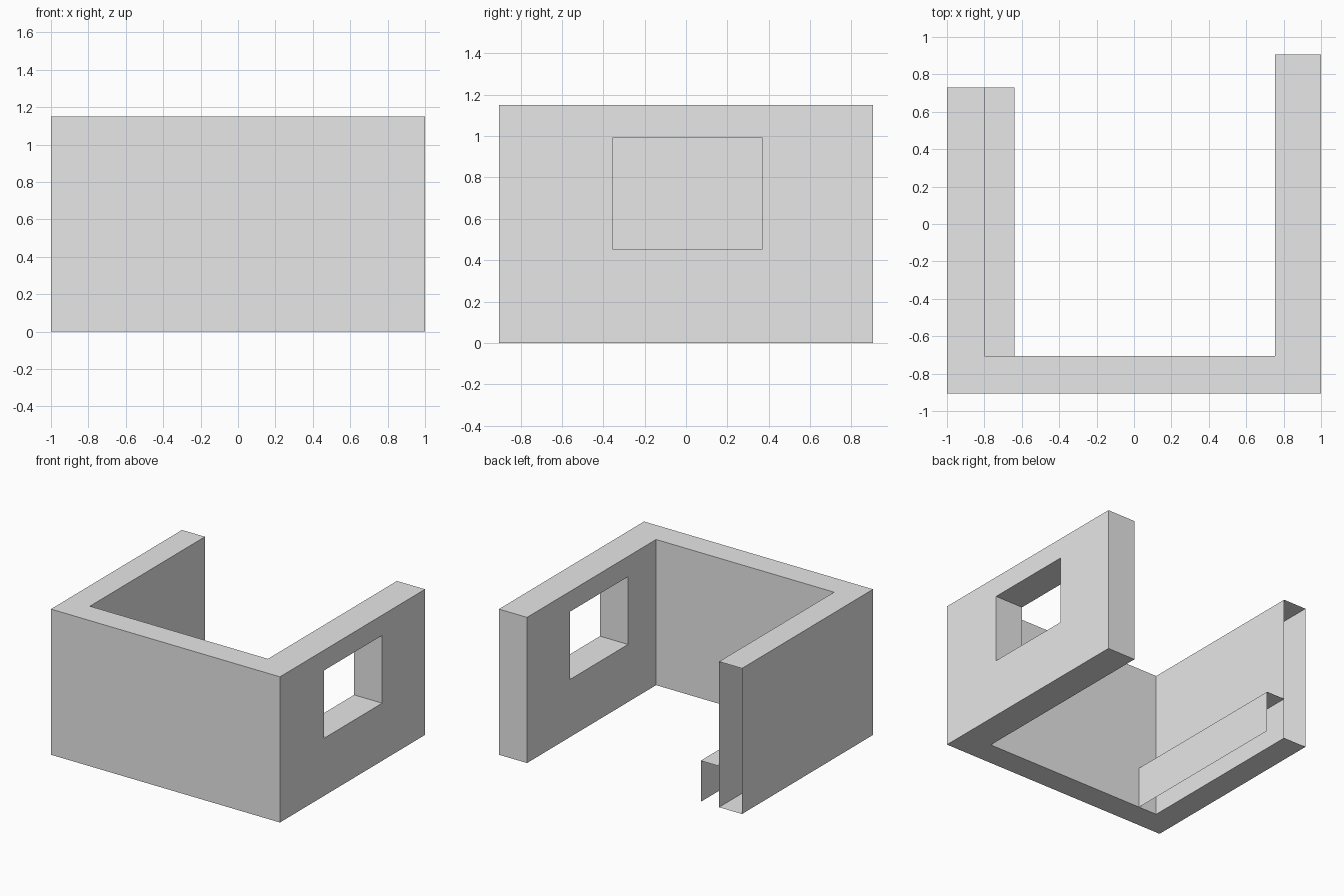
import bpy
import bmesh
from mathutils import Vector

default_cube = bpy.data.objects.get("Cube")
if default_cube:
    bpy.data.objects.remove(default_cube, do_unlink=True)

HEIGHT = 1.15
END_SHORT = 0.73      # back end of the right wall
INNER_FRONT = -0.705  # inside of the front wall
INNER_RIGHT = -0.8    # inside of the right wall

grey = bpy.data.materials.new("plain_grey")
grey.use_nodes = True
grey.diffuse_color = (0.8, 0.8, 0.8, 1)
grey.node_tree.nodes["Principled BSDF"].inputs["Base Color"].default_value = (0.8, 0.8, 0.8, 1)


def finish(name, bm):
    mesh = bpy.data.meshes.new(name)
    bm.to_mesh(mesh)
    bm.free()
    mesh.materials.append(grey)
    obj = bpy.data.objects.new(name, mesh)
    bpy.context.collection.objects.link(obj)


def extrude_profile(bm, face, offset):
    moved = bmesh.ops.extrude_face_region(bm, geom=[face])["geom"]
    verts = [g for g in moved if isinstance(g, bmesh.types.BMVert)]
    bmesh.ops.translate(bm, verts=verts, vec=offset)


# U-shaped walls raised from their footprint
bm = bmesh.new()
plan = [(-1, -0.905), (1, -0.905), (1, 0.905), (0.755, 0.905),
        (0.755, INNER_FRONT), (INNER_RIGHT, INNER_FRONT),
        (INNER_RIGHT, END_SHORT), (-1, END_SHORT)]
floor = bm.faces.new([bm.verts.new((x, y, 0)) for x, y in plan])
extrude_profile(bm, floor, (0, 0, HEIGHT))
bmesh.ops.recalc_face_normals(bm, faces=bm.faces)


def window_sides():
    return [f for f in bm.faces
            if abs(f.normal.x) > 0.9 and f.calc_center_median().x > 0.7]


# Window cut through the left wall
low, high = Vector((0, -0.355, 0.455)), Vector((0, 0.37, 0.99))
for corner in (low, high):
    for normal in ((0, 1, 0), (0, 0, 1)):
        faces = window_sides()
        edges = {e for f in faces for e in f.edges}
        verts = {v for f in faces for v in f.verts}
        bmesh.ops.bisect_plane(bm, geom=faces + list(edges) + list(verts),
                               plane_co=corner, plane_no=normal)

panes = []
for f in window_sides():
    c = f.calc_center_median()
    if low.y < c.y < high.y and low.z < c.z < high.z:
        panes.append(f)
rims = list({e for f in panes for e in f.edges})
bmesh.ops.delete(bm, geom=panes, context="FACES_ONLY")
bmesh.ops.bridge_loops(bm, edges=rims)
bmesh.ops.recalc_face_normals(bm, faces=bm.faces)

# The short wall is hollow and open at its back end
open_end = [f for f in bm.faces
            if f.normal.y > 0.9 and abs(f.calc_center_median().y - END_SHORT) < 0.01]
bmesh.ops.delete(bm, geom=open_end, context="FACES")
finish("walls", bm)

# Thin ledge along the inside of the right wall, open below and at the end
bm = bmesh.new()
section = [(INNER_RIGHT, 0.325), (-0.64, 0.325), (-0.64, 0)]
for (xa, za), (xb, zb) in zip(section, section[1:]):
    bm.faces.new([bm.verts.new(p) for p in (
        (xa, INNER_FRONT, za), (xb, INNER_FRONT, zb),
        (xb, END_SHORT, zb), (xa, END_SHORT, za))])
bmesh.ops.remove_doubles(bm, verts=bm.verts, dist=0.0001)
finish("inner_ledge", bm)
